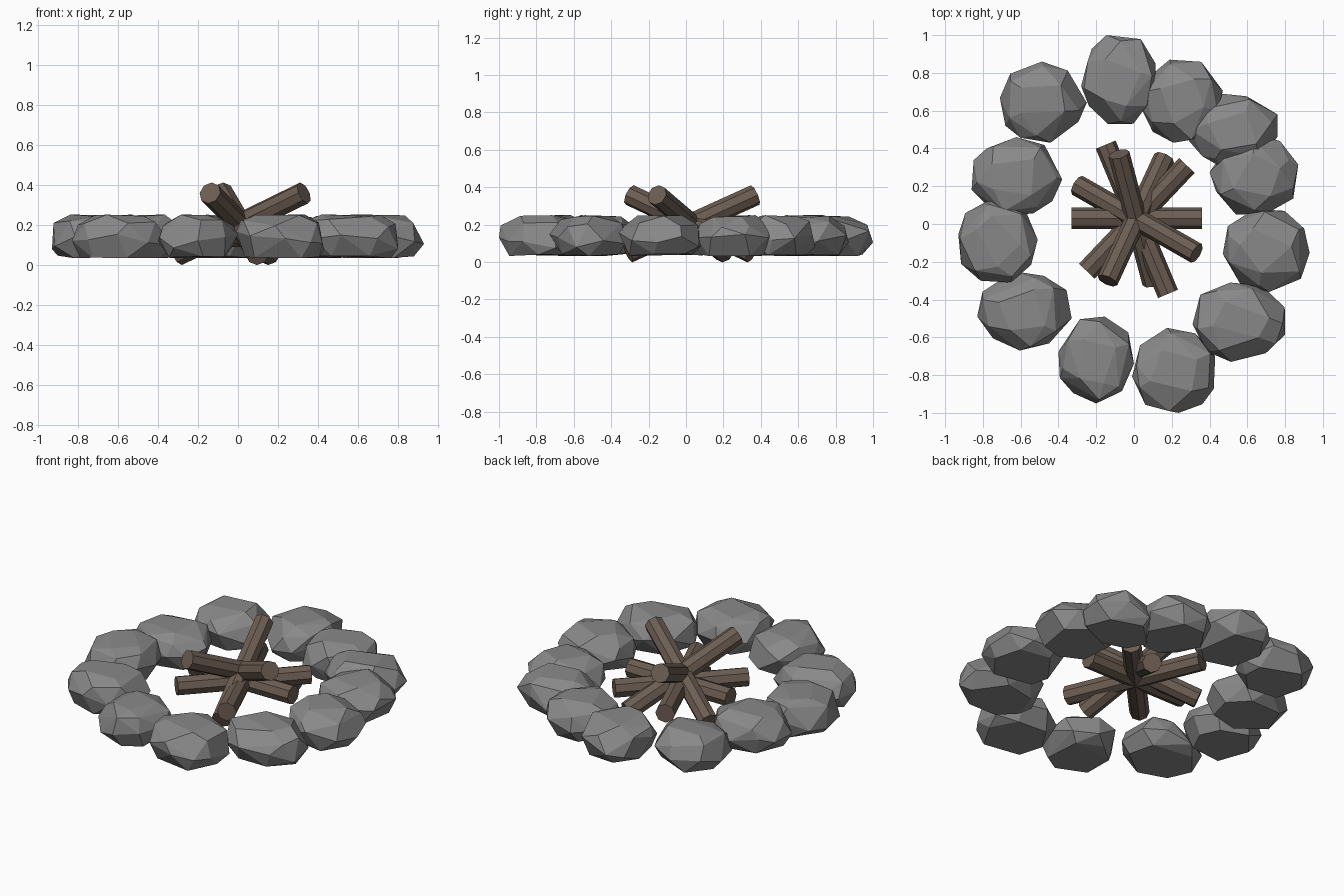
import bpy, bmesh, math, random
from mathutils import Vector

if "Cube" in bpy.data.objects:
    bpy.data.objects.remove(bpy.data.objects["Cube"])

random.seed(11)


def material(name, color):
    mat = bpy.data.materials.new(name)
    mat.diffuse_color = (*color, 1)
    mat.use_nodes = True
    mat.node_tree.nodes["Principled BSDF"].inputs["Base Color"].default_value = mat.diffuse_color
    return mat


wood = material("brown_wood", (0.15, 0.11, 0.085))
rock = material("dark_grey_rock", (0.25, 0.25, 0.25))


def finish(name, bm, mat):
    mesh = bpy.data.meshes.new(name)
    bmesh.ops.recalc_face_normals(bm, faces=bm.faces)
    bm.to_mesh(mesh)
    bm.free()
    mesh.materials.append(mat)
    obj = bpy.data.objects.new(name, mesh)
    bpy.context.collection.objects.link(obj)
    return obj


def stone(name, x0, x1, y0, y1, z0=0.032, z1=0.25):
    """Faceted boulder: hull of jittered rings, fitted to its bounding box."""
    pts = []
    # count, radius, height range of each ring
    for n, r, lo, hi in ((6, 0.80, 0.0, 0.06), (9, 1.0, 0.2, 0.6),
                         (6, 0.88, 0.7, 0.88), (4, 0.58, 0.93, 1.0)):
        start = random.uniform(0, math.tau)
        for i in range(n):
            a = start + math.tau * (i + random.uniform(-0.25, 0.25)) / n
            rr = r * random.uniform(0.95, 1.05)
            pts.append(Vector((rr * math.cos(a), rr * math.sin(a), random.uniform(lo, hi))))
    low = [min(p[k] for p in pts) for k in range(3)]
    high = [max(p[k] for p in pts) for k in range(3)]
    box = ((x0, x1), (y0, y1), (z0, z1))
    bm = bmesh.new()
    for p in pts:
        bm.verts.new([b[0] + (b[1] - b[0]) * (p[k] - low[k]) / (high[k] - low[k])
                      for k, b in enumerate(box)])
    bmesh.ops.convex_hull(bm, input=bm.verts)
    loose = [v for v in bm.verts if not v.link_faces]
    bmesh.ops.delete(bm, geom=loose, context='VERTS')
    # Merge nearly flat neighbours into larger chipped facets
    bmesh.ops.dissolve_limit(bm, angle_limit=math.radians(9), verts=bm.verts, edges=bm.edges)
    finish(name, bm, rock)


def log(name, a, b, r=0.057):
    """Eight-sided log between two end centres."""
    a, b = Vector(a), Vector(b)
    bm = bmesh.new()
    bmesh.ops.create_cone(bm, cap_ends=True, segments=8, radius1=r, radius2=r,
                          depth=(b - a).length)
    obj = finish(name, bm, wood)
    obj.location = (a + b) / 2
    obj.rotation_mode = 'QUATERNION'
    obj.rotation_quaternion = (b - a).to_track_quat('Z', 'Y')


# Ring of stones: x and y extents
stones = [
    (-0.28, 0.12, 0.53, 1.00), (-0.71, -0.25, 0.43, 0.86),
    (-0.86, -0.38, 0.05, 0.46), (-0.93, -0.51, -0.31, 0.14),
    (-0.83, -0.33, -0.67, -0.25), (-0.40, 0.00, -0.95, -0.49),
    (-0.01, 0.43, -1.00, -0.55), (0.31, 0.80, -0.73, -0.31),
    (0.47, 0.93, -0.36, 0.08), (0.40, 0.87, 0.05, 0.47),
    (0.27, 0.76, 0.30, 0.69), (0.03, 0.47, 0.43, 0.87),
]
for i, s in enumerate(stones):
    stone(f"ring_stone_{i + 1}", *s)

# Flat logs crossing in the middle
log("flat_log_1", (-0.33, 0.03, 0.145), (0.36, 0.03, 0.145))
log("flat_log_2", (-0.25, -0.25, 0.145), (0.28, 0.31, 0.145))
log("flat_log_3", (-0.15, 0.42, 0.145), (0.18, -0.37, 0.145))

# Leaning logs, foot to raised tip
log("leaning_log_1", (0.16, 0.35, 0.05), (-0.14, -0.30, 0.358))
log("leaning_log_2", (-0.30, 0.205, 0.05), (0.33, -0.155, 0.358))
log("leaning_log_3", (0.10, -0.31, 0.05), (-0.08, 0.37, 0.358))
